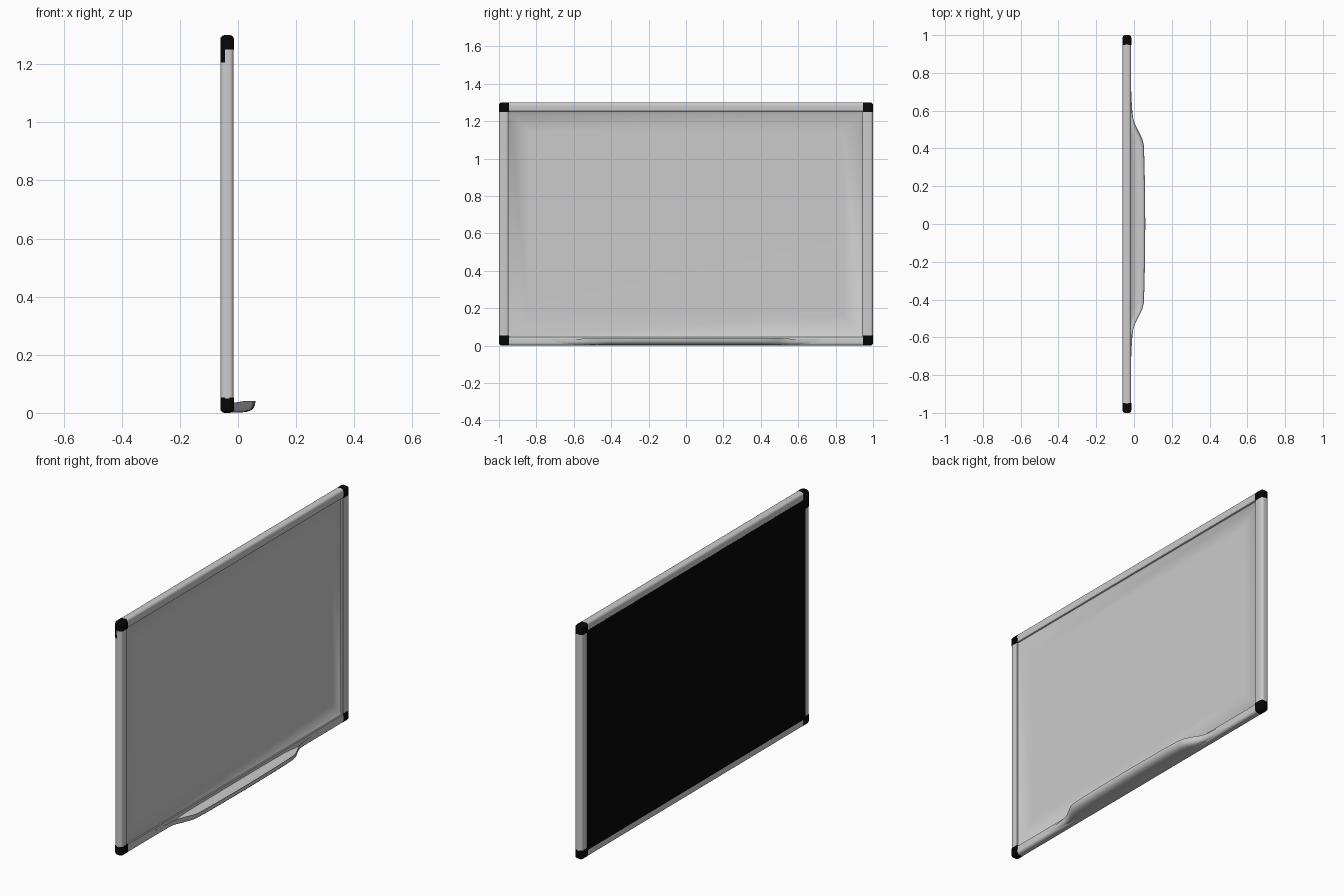
import bpy, bmesh, math
from mathutils import Vector

if "Cube" in bpy.data.objects:
    bpy.data.objects.remove(bpy.data.objects["Cube"])

BACK, FRONT, TOP = -0.06, -0.015, 1.30
R = 0.015

black = bpy.data.materials.new("black_plastic")
black.diffuse_color = (0.002, 0.002, 0.002, 1)
black.use_nodes = True
black.node_tree.nodes["Principled BSDF"].inputs["Base Color"].default_value = black.diffuse_color


def finish(name, bm, mat=None, angle=35):
    bmesh.ops.recalc_face_normals(bm, faces=bm.faces)
    mesh = bpy.data.meshes.new(name)
    bm.to_mesh(mesh)
    bm.free()
    ob = bpy.data.objects.new(name, mesh)
    bpy.context.collection.objects.link(ob)
    if mat:
        mesh.materials.append(mat)
    bpy.ops.object.select_all(action='DESELECT')
    ob.select_set(True)
    bpy.context.view_layer.objects.active = ob
    bpy.ops.object.shade_smooth_by_angle(angle=math.radians(angle))
    return ob


def loft(name, rings, mat=None, angle=35):
    bm = bmesh.new()
    loops = [[bm.verts.new(p) for p in ring] for ring in rings]
    n = len(loops[0])
    for a, b in zip(loops, loops[1:]):
        for i in range(n):
            j = (i + 1) % n
            bm.faces.new((a[i], a[j], b[j], b[i]))
    bm.faces.new(loops[0])
    bm.faces.new(loops[-1][::-1])
    return finish(name, bm, mat, angle)


def box_bm(lo, hi):
    bm = bmesh.new()
    bmesh.ops.create_cube(bm, size=1)
    for v in bm.verts:
        v.co = Vector([(a + b) / 2 + c * (b - a) for a, b, c in zip(lo, hi, v.co)])
    return bm


def rail_profile(width):
    # (distance from outer edge, depth x): rounded outer edges, stepped inner side
    pts = [(width - 0.01, BACK)]
    for cx, start in ((BACK + R, 270), (FRONT - R, 180)):
        for k in range(7):
            a = math.radians(start - k * 15)
            pts.append((R + R * math.cos(a), cx + R * math.sin(a)))
    return pts + [(0.038, FRONT - 0.0005), (width - 0.003, FRONT - 0.002), (width, FRONT - 0.005),
                  (width, -0.04), (width - 0.01, -0.04)]


# frame rails, ending inside the corner caps
for name, s, w in (("left_rail", -1, 0.05), ("right_rail", 1, 0.058)):
    loft(name, [[(x, s * (1 - d), z) for d, x in rail_profile(w)]
                for z in (0.05, TOP - 0.049)])
for name, base, s in (("bottom_rail", 0, 1), ("top_rail", TOP, -1)):
    loft(name, [[(x, y, base + s * d) for d, x in rail_profile(0.05)]
                for y in (-0.949, 0.949)])


# writing surface, curling up softly to meet the frame
def ring(inset, x):
    y0, y1, z0, z1 = -1 + inset, 1 - inset, inset, TOP - inset
    return [(x, y0, z0), (x, y1, z0), (x, y1, z1), (x, y0, z1)]


loft("writing_surface", [ring(0.048, -0.045), ring(0.048, -0.022), ring(0.058, -0.030),
                         ring(0.16, -0.031)], angle=60)
# dark backing
finish("backing_panel", box_bm((BACK - 0.0005, -0.96, 0.04), (-0.045, 0.948, TOP - 0.04)), black)

# rounded corner caps
for sy, yn in ((-1, "left"), (1, "right")):
    for zo, zi, zn in ((0, 0.053, "bottom"), (TOP, TOP - 0.05, "top")):
        y0, y1 = sorted((sy, sy * 0.947))
        z0, z1 = sorted((zo, zi))
        bm = box_bm((BACK - 0.001, y0, z0), (FRONT + 0.001, y1, z1))
        edges = []
        for e in bm.edges:
            oy = all(abs(v.co.y - sy) < 1e-4 for v in e.verts)
            oz = all(abs(v.co.z - zo) < 1e-4 for v in e.verts)
            flat = len({round(v.co.x, 4) for v in e.verts}) == 1
            if (oy and oz) or ((oy or oz) and flat):
                # skip edges of the inner end faces
                inner_y = all(abs(v.co.y - sy) > 0.01 for v in e.verts)
                inner_z = all(abs(v.co.z - zo) > 0.01 for v in e.verts)
                if not (inner_y or inner_z):
                    edges.append(e)
        bmesh.ops.bevel(bm, geom=edges, offset=R, segments=5, profile=0.5, affect='EDGES')
        finish(f"corner_cap_{zn}_{yn}", bm, black)

# tab under the top left cap
bm = box_bm((BACK - 0.001, -1.0, 1.205), (-0.039, -0.96, 1.26))
bmesh.ops.bevel(bm, geom=[e for e in bm.edges if all(v.co.y < -0.99 and v.co.x < -0.05 for v in e.verts)],
                offset=R, segments=5, profile=0.5, affect='EDGES')
finish("cap_tab", bm, black)

# pen tray: lofted trough whose reach tapers at both ends
half = [(0, 0.059), (0.2, 0.057), (0.32, 0.055), (0.42, 0.051), (0.45, 0.044), (0.49, 0.024),
        (0.53, 0.004), (0.56, -0.005), (0.62, -0.011), (0.72, -0.0155)]
stations = [(-y, e) for y, e in half[:0:-1]] + half
section = [(0, 0.001), (0.35, 0.001), (0.65, 0.003), (0.85, 0.009), (0.95, 0.018), (1, 0.029),
           (1.01, 0.041), (0.975, 0.041), (0.9, 0.030), (0.75, 0.024), (0.4, 0.024), (0.2, 0.032), (0, 0.046)]
x0 = -0.03
rings = []
for y, reach in stations:
    k = min(1, max(0, (reach + 0.0155) / 0.04))
    rings.append([(x0 + u * (reach - x0), y, z * k + (0.006 + z * 0.7) * (1 - k)) for u, z in section])
loft("pen_tray", rings, angle=50)
